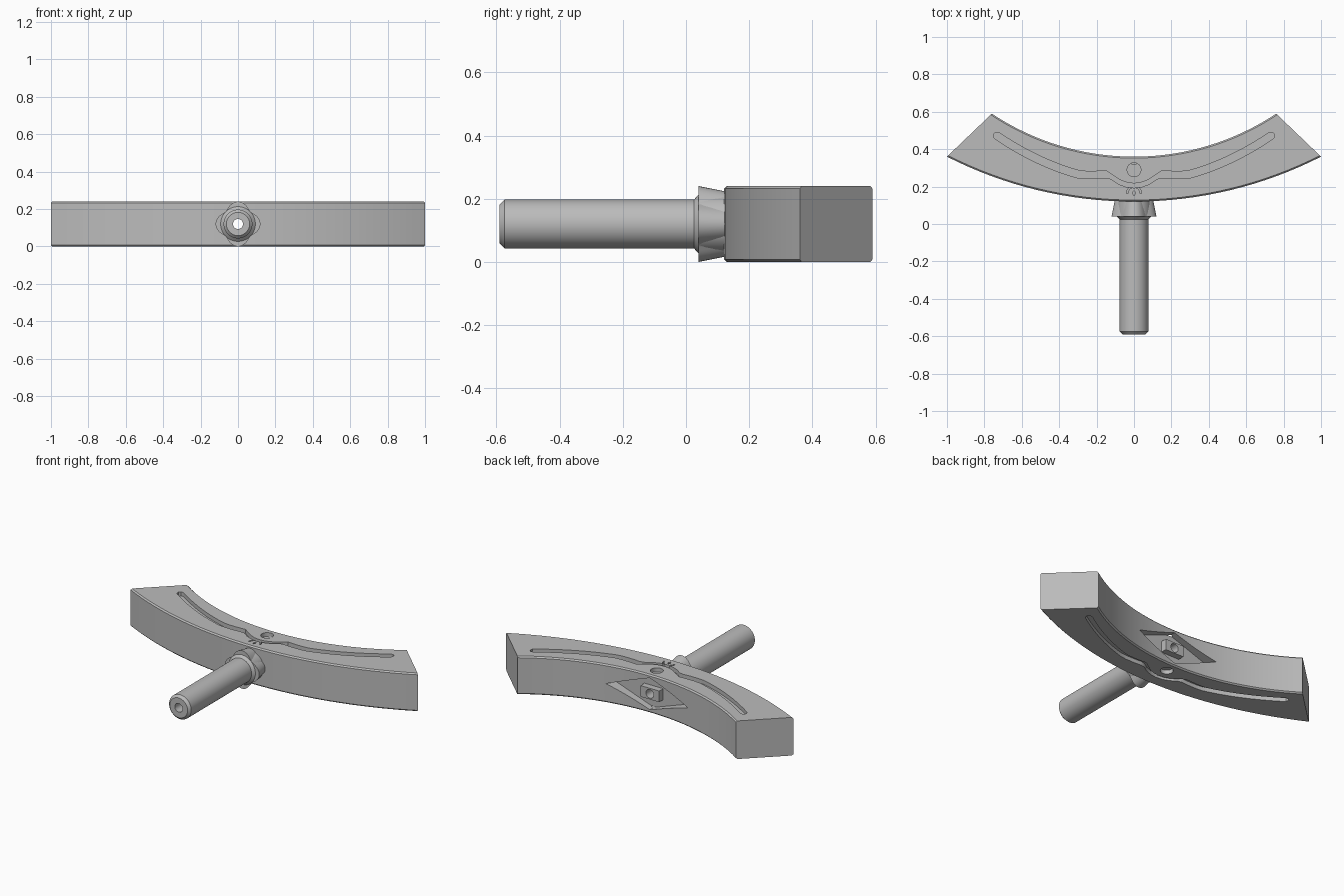
import bpy, bmesh
from math import sin, cos, pi, asin, radians
from mathutils import Vector, Matrix

if "Cube" in bpy.data.objects:
    bpy.data.objects.remove(bpy.data.objects["Cube"])

MID = 0.12    # centre height of the shaft
TOP = 0.24    # thickness of the curved body

grey = bpy.data.materials.new("plain grey")
grey.use_nodes = True
grey.diffuse_color = (0.5, 0.5, 0.5, 1)
grey.node_tree.nodes["Principled BSDF"].inputs["Base Color"].default_value = (0.5, 0.5, 0.5, 1)


def finish(name, bm):
    bmesh.ops.recalc_face_normals(bm, faces=bm.faces[:])
    mesh = bpy.data.meshes.new(name)
    bm.to_mesh(mesh)
    bm.free()
    mesh.materials.append(grey)
    ob = bpy.data.objects.new(name, mesh)
    bpy.context.collection.objects.link(ob)
    return ob


def prism(name, pts, low, high, edge=0.0):
    """Extrude an outline in the ground plane, bevelling the long curved rims if asked."""
    bm = bmesh.new()
    base = bm.faces.new([bm.verts.new((x, y, low)) for x, y in pts])
    up = bmesh.ops.extrude_face_region(bm, geom=[base])["geom"]
    bmesh.ops.translate(bm, vec=(0, 0, high - low),
                        verts=[v for v in up if isinstance(v, bmesh.types.BMVert)])
    if edge:
        rims = [e for e in bm.edges if abs(e.verts[0].co.z - e.verts[1].co.z) < 1e-4
                and e.calc_length() < 0.2]
        bmesh.ops.bevel(bm, geom=rims, offset=edge, segments=1, affect='EDGES')
    return finish(name, bm)


def loft(name, rings, closed=False):
    """Skin a list of equal point rings; cap the ends or join last to first."""
    bm = bmesh.new()
    vs = [[bm.verts.new(p) for p in ring] for ring in rings]
    n = len(vs[0])
    pairs = list(zip(vs, vs[1:])) + ([(vs[-1], vs[0])] if closed else [])
    for a, b in pairs:
        for i in range(n):
            j = (i + 1) % n
            bm.faces.new((a[i], a[j], b[j], b[i]))
    if not closed:
        bm.faces.new(vs[0])
        bm.faces.new(vs[-1])
    return finish(name, bm)


def circle(r, y, n=48):
    return [(r * cos(2 * pi * i / n), y, MID + r * sin(2 * pi * i / n)) for i in range(n)]


def diamond(w, h, y):
    return [(w, y, MID), (0, y, MID + h), (-w, y, MID), (0, y, MID - h)]


def arc(half, r, cy, n=32):
    a = asin(half / r)
    return [(r * sin(a * (2 * i / n - 1)), cy - r * cos(a * (2 * i / n - 1)))
            for i in range(n + 1)]


def ribbon(path, widths):
    """Outline of a band that follows a path."""
    left, right = [], []
    for i, p in enumerate(path):
        d = Vector(path[min(i + 1, len(path) - 1)]) - Vector(path[max(i - 1, 0)])
        side = Vector((-d.y, d.x)).normalized() * widths[i]
        left.append(Vector(p) + side)
        right.append(Vector(p) - side)
    return left + right[::-1]


def cut(target, cutter):
    mod = target.modifiers.new("cut", 'BOOLEAN')
    mod.object, mod.operation, mod.solver = cutter, 'DIFFERENCE', 'EXACT'
    bpy.context.view_layer.objects.active = target
    bpy.ops.object.modifier_apply(modifier=mod.name)
    bpy.data.objects.remove(cutter)


# Curved body between a wide outer arc and a tighter inner arc
body = prism("curved_body", arc(1.0, 2.203, 2.323) + arc(0.76, 1.371, 1.731)[::-1],
             0, TOP, 0.008)

# Engraved bow-shaped groove and round pocket on top and underside
half = [(0, 0.205), (0.04, 0.21), (0.08, 0.225), (0.12, 0.252), (0.15, 0.265), (0.2, 0.262),
        (0.26, 0.262)]
half += [(x, 0.225 + 0.46 * x * x) for x in [0.3 + 0.0435 * i for i in range(11)]]
half.append((0.745, 0.485))
path = [(-x, y) for x, y in half[:0:-1]] + half
widths = [0.007] + [0.02] * (len(path) - 2) + [0.007]
for i, (x, y) in enumerate(path):
    if abs(x) < 0.13:
        widths[i] = 0.012
for low, high in ((TOP - 0.025, TOP + 0.05), (-0.05, 0.025)):
    cut(body, prism("groove_cutter", ribbon(path, widths), low, high))
    disc = [(0.037 * cos(2 * pi * i / 32), 0.29 + 0.037 * sin(2 * pi * i / 32))
            for i in range(32)]
    cut(body, prism("pocket_cutter", disc, low, high))

# Small arch and notch engraved near the front edge of the top
arch = [(0.037 * cos(pi * i / 12), 0.163 + 0.037 * sin(pi * i / 12)) for i in range(13)]
cut(body, prism("arch_cutter", ribbon(arch, [0.004] * 13), TOP - 0.015, TOP + 0.05))
cut(body, prism("notch_cutter", [(-0.008, 0.165), (0, 0.15), (0.008, 0.165), (0, 0.18)],
                TOP - 0.015, TOP + 0.05))

# Diamond recess in the back, with a raised block, and a bore through the middle
cut(body, loft("recess_cutter", [diamond(0.285, 0.1, 0.32), diamond(0.285, 0.1, 0.5)]))
cut(body, loft("bore_cutter", [circle(0.027, 0.0), circle(0.027, 0.6)]))
block = prism("recess_block", [(-0.065, 0.3), (0.065, 0.3), (0.065, 0.36), (-0.065, 0.36)],
              MID - 0.035, MID + 0.035)
cut(block, loft("bore_cutter", [circle(0.027, 0.0), circle(0.027, 0.6)]))

# Hollow shaft with chamfered tip and flared collar
shaft = loft("shaft", [circle(r, y) for r, y in (
    (0.027, -0.59), (0.062, -0.59), (0.077, -0.575), (0.077, 0.025),
    (0.093, 0.04), (0.093, 0.13), (0.027, 0.13))], closed=True)


# Tapered flange with four rounded corners
def flange_ring(scale, y, n=64):
    ring = []
    for i in range(n):
        t = 2 * pi * i / n
        r = scale * (0.093 + 0.027 * abs(cos(2 * t)) ** 1.5)
        ring.append((r * cos(t), y, MID + r * sin(t)))
    return ring


flange = loft("flange", [flange_ring(1, 0.04), flange_ring(0.85, 0.13)])
cut(flange, loft("bore_cutter", [circle(0.06, 0.0), circle(0.06, 0.6)]))

# Smooth the curved surfaces, keeping edges sharp
for ob in (body, block, shaft, flange):
    bpy.ops.object.select_all(action='DESELECT')
    ob.select_set(True)
    bpy.context.view_layer.objects.active = ob
    bpy.ops.object.shade_smooth_by_angle(angle=radians(30))
